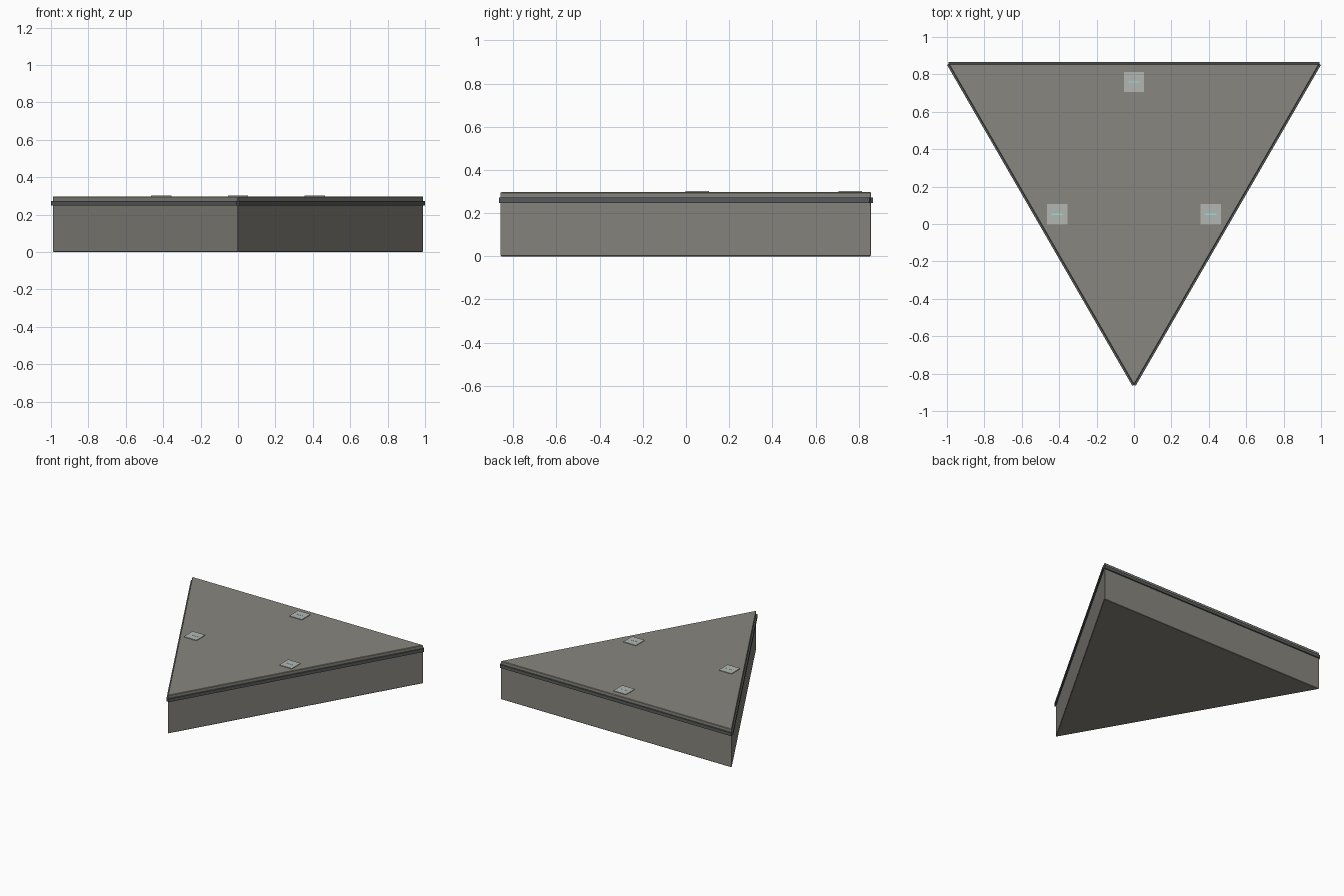
import bpy, bmesh, math
from mathutils import Vector, Matrix

if "Cube" in bpy.data.objects:
    bpy.data.objects.remove(bpy.data.objects["Cube"])

HALF = 0.991                       # half the length of a triangle side
H = HALF * math.sqrt(3) / 2
SHIFT = -0.0025
CORNERS = [Vector((-HALF, H + SHIFT, 0)), Vector((0, -H + SHIFT, 0)), Vector((HALF, H + SHIFT, 0))]


def material(name, colour):
    m = bpy.data.materials.new(name)
    m.diffuse_color = colour
    m.use_nodes = True
    m.node_tree.nodes["Principled BSDF"].inputs["Base Color"].default_value = m.diffuse_color
    return m


def finish(bm, name, mat, bevel=0):
    me = bpy.data.meshes.new(name)
    bmesh.ops.recalc_face_normals(bm, faces=bm.faces)
    bm.to_mesh(me)
    bm.free()
    ob = bpy.data.objects.new(name, me)
    bpy.context.collection.objects.link(ob)
    me.materials.append(mat)
    if bevel:
        mod = ob.modifiers.new("bevel", 'BEVEL')
        mod.width = bevel
        mod.segments = 1
    return ob


def box(name, centre, size, mat, angle=0, bevel=0):
    bm = bmesh.new()
    m = Matrix.Translation(centre) @ Matrix.Rotation(angle, 4, 'Z') @ Matrix.Diagonal((*size, 1))
    bmesh.ops.create_cube(bm, size=1, matrix=m)
    return finish(bm, name, mat, bevel)


stone = material("stone", (0.25, 0.24, 0.21, 1))
trim = material("dark_trim", (0.10, 0.11, 0.11, 1))
pale = material("pale_pad", (0.45, 0.47, 0.45, 1))
glow = material("cyan_mark", (0.3, 0.75, 0.7, 1))

# Triangular slab with a tiny edge bevel
bm = bmesh.new()
face = bm.faces.new([bm.verts.new(c) for c in CORNERS])
ext = bmesh.ops.extrude_face_region(bm, geom=[face])
bmesh.ops.translate(bm, vec=(0, 0, 0.297),
                    verts=[v for v in ext["geom"] if isinstance(v, bmesh.types.BMVert)])
finish(bm, "slab", stone, 0.003)

# Trim bar along each side
for i in range(3):
    a, b = CORNERS[i], CORNERS[(i + 1) % 3]
    d = b - a
    box(f"trim_bar_{i + 1}", (a + b) / 2 + Vector((0, 0, 0.26)), (d.length, 0.02, 0.025),
        trim, math.atan2(d.y, d.x))

# Thin square pads with a small inlaid mark
for i, (x, y) in enumerate([(0, 0.76), (-0.41, 0.052), (0.41, 0.052)]):
    box(f"pad_{i + 1}", (x, y, 0.298), (0.108, 0.108, 0.008), pale)
    box(f"pad_mark_{i + 1}", (x, y, 0.300), (0.06, 0.006, 0.006), glow)
